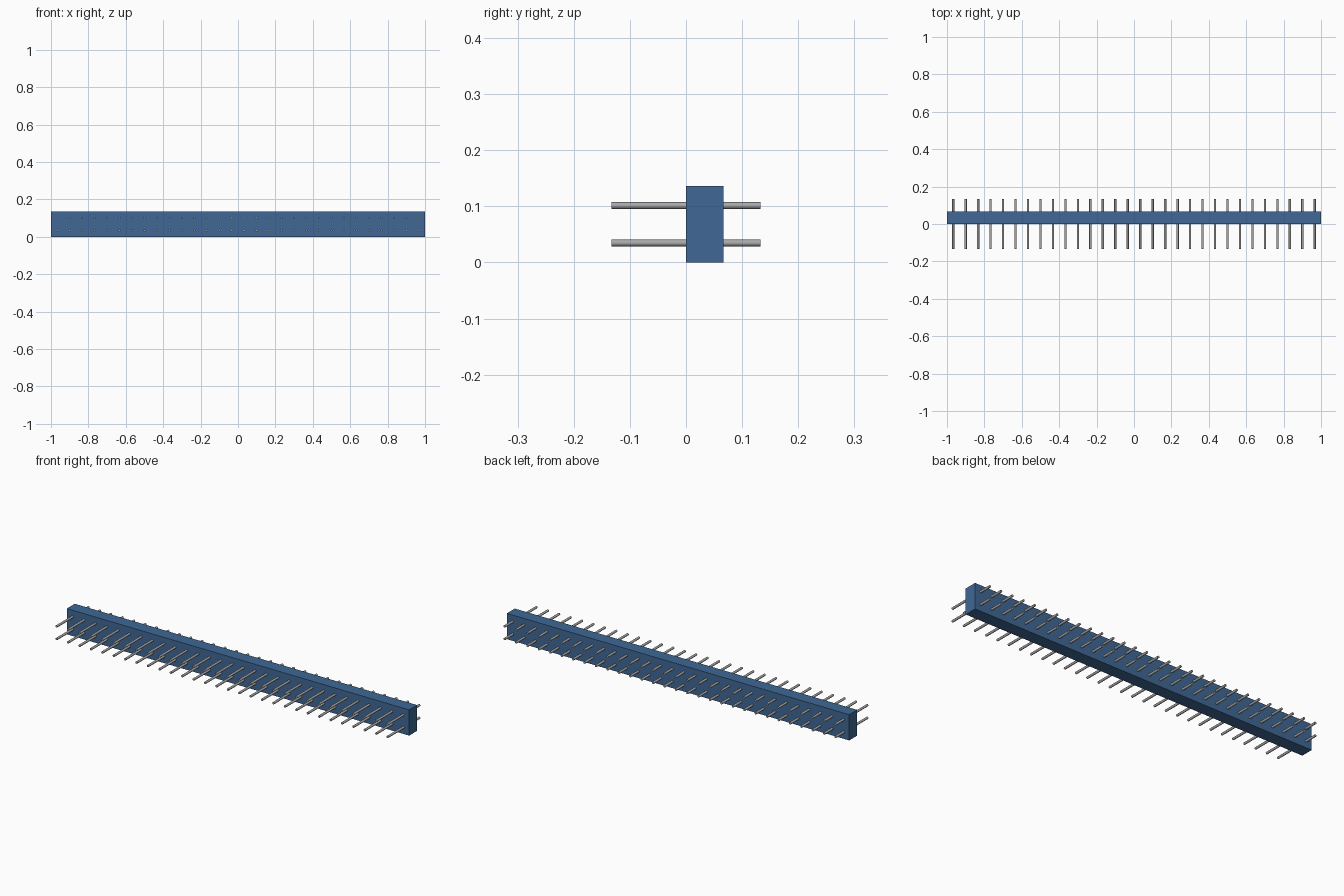
import bpy, math

if "Cube" in bpy.data.objects:
    bpy.data.objects.remove(bpy.data.objects["Cube"])

PINS = 30
PITCH = 2.0 / PINS
HEIGHT, DEPTH = 0.136, 0.0665
PIN_R, PIN_FRONT, PIN_BACK = 0.006, -0.133, 0.133


def material(name, rgb):
    m = bpy.data.materials.new(name)
    m.diffuse_color = (*rgb, 1.0)
    m.use_nodes = True
    m.node_tree.nodes["Principled BSDF"].inputs["Base Color"].default_value = m.diffuse_color
    return m


blue = material("blue plastic", (0.05, 0.14, 0.30))
grey = material("grey metal", (0.40, 0.40, 0.40))

# Insulating housing bar
bpy.ops.mesh.primitive_cube_add(size=1, location=(0, DEPTH / 2, HEIGHT / 2))
housing = bpy.context.object
housing.name = "housing"
housing.scale = (2.0, DEPTH, HEIGHT)
bpy.ops.object.transform_apply(location=False, rotation=False, scale=True)
housing.data.materials.append(blue)

# Two rows of round pins passing through the housing
for row, side in (("lower_pins", -1), ("upper_pins", 1)):
    bpy.ops.mesh.primitive_cylinder_add(
        vertices=16, radius=PIN_R, depth=PIN_BACK - PIN_FRONT,
        location=(-1 + PITCH / 2, (PIN_FRONT + PIN_BACK) / 2,
                  HEIGHT / 2 + side * PITCH / 2),
        rotation=(math.pi / 2, 0, 0))
    pins = bpy.context.object
    pins.name = row
    bpy.ops.object.transform_apply(location=False, rotation=True, scale=False)
    bpy.ops.object.shade_smooth_by_angle(angle=math.radians(40))
    pins.data.materials.append(grey)
    repeat = pins.modifiers.new("repeat", 'ARRAY')
    repeat.count = PINS
    repeat.use_relative_offset = False
    repeat.use_constant_offset = True
    repeat.constant_offset_displace = (PITCH, 0, 0)
